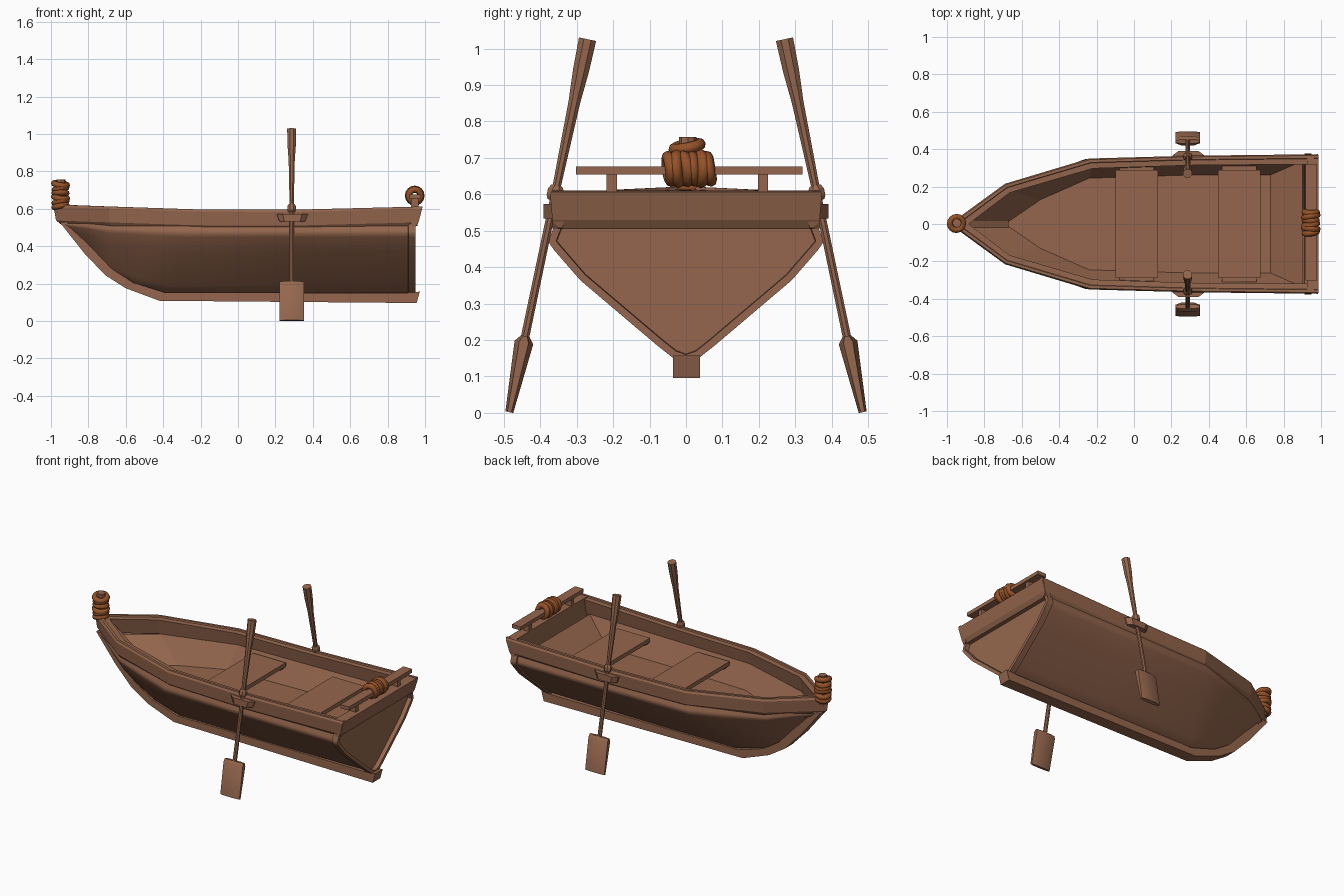
import bpy, bmesh, math, random
from mathutils import Vector, Matrix

if "Cube" in bpy.data.objects:
    bpy.data.objects.remove(bpy.data.objects["Cube"])

random.seed(4)


def material(name, col):
    m = bpy.data.materials.new(name)
    m.diffuse_color = (*col, 1)
    m.use_nodes = True
    m.node_tree.nodes["Principled BSDF"].inputs["Base Color"].default_value = m.diffuse_color
    return m


WOOD = material("brown wood", (0.30, 0.134, 0.075))
ROPE = material("orange rope", (0.30, 0.085, 0.022))


def finish(bm, name, mat=WOOD, smooth=None, facing=0, mirror=False):
    """Turn a bmesh into an object; facing = wanted sign of the summed normal z for open shells."""
    bmesh.ops.remove_doubles(bm, verts=bm.verts, dist=1e-5)
    bmesh.ops.recalc_face_normals(bm, faces=bm.faces)
    if facing and sum(f.normal.z * f.calc_area() for f in bm.faces) * facing < 0:
        bmesh.ops.reverse_faces(bm, faces=bm.faces)
    me = bpy.data.meshes.new(name)
    bm.to_mesh(me)
    bm.free()
    me.materials.append(mat)
    if smooth:
        for p in me.polygons:
            p.use_smooth = True
        me.set_sharp_from_angle(angle=math.radians(smooth))
    ob = bpy.data.objects.new(name, me)
    bpy.context.collection.objects.link(ob)
    if mirror:
        mod = ob.modifiers.new("mirror", 'MIRROR')
        mod.use_axis = (False, True, False)
        mod.use_mirror_merge = False
    return ob


def loft(bm, rings, closed=True, caps=(True, True)):
    """Bridge equal-length rings of points; returns the end cap."""
    vs = [[bm.verts.new(p) for p in r] for r in rings]
    n = len(vs[0])
    for a, b in zip(vs, vs[1:]):
        for i in range(n if closed else n - 1):
            j = (i + 1) % n
            bm.faces.new((a[i], a[j], b[j], b[i]))
    if caps[0]:
        bm.faces.new(vs[0])
    return bm.faces.new(vs[-1]) if caps[1] else None


def prism(name, profile, y0, y1, mirror=False):
    """Extrude an x-z profile along y."""
    bm = bmesh.new()
    loft(bm, [[(x, y, z) for x, z in profile] for y in (y0, y1)])
    return finish(bm, name, mirror=mirror)


def box(name, x0, x1, y0, y1, z0, z1, mirror=False):
    return prism(name, [(x0, z0), (x1, z0), (x1, z1), (x0, z1)], y0, y1, mirror)


# Hull shell: (gunwale x, half width, bottom x, bottom z), swept section, recessed transom
stations = [(-0.955, 0.012, -0.915, 0.505), (-0.82, 0.105, -0.80, 0.385),
            (-0.69, 0.19, -0.68, 0.26), (-0.45, 0.268, -0.55, 0.19),
            (-0.24, 0.335, -0.38, 0.145), (0.3, 0.35, 0.3, 0.145),
            (0.91, 0.353, 0.91, 0.15), (0.911, 0.363, 0.911, 0.14), (0.95, 0.363, 0.95, 0.14)]
section = [(0.0, 0.0), (0.1, 0.03), (0.22, 0.12), (0.80, 0.59), (1.0, 0.81),
           (1.035, 0.86), (1.03, 0.9), (0.99, 1.0)]
rings = []
for xg, w, xb, zb in stations:
    half = [(xb + (xg - xb) * g, w * f, zb + (0.52 - zb) * g) for f, g in section]
    rings.append([(x, -y, z) for x, y, z in half[:0:-1]] + half)
bm = bmesh.new()
cap = loft(bm, rings, closed=False, caps=(False, True))
bmesh.ops.recalc_face_normals(bm, faces=bm.faces)
bmesh.ops.inset_region(bm, faces=[cap], thickness=0.02)
bmesh.ops.inset_region(bm, faces=[cap], thickness=0.002)
bmesh.ops.translate(bm, verts=cap.verts, vec=(-0.025, 0, 0))
finish(bm, "hull", smooth=50, facing=-1)


def both_sides(half):
    """Half outline starting at the bow -> full outline, stern to stern."""
    return [(x, -y) for x, y in half[:0:-1]] + list(half)


# Inner lining with floor and sloping stern
floor = both_sides([(-0.69, 0), (-0.5, 0.13), (-0.24, 0.245), (0.3, 0.262), (0.73, 0.262)])
upper = both_sides([(-0.9, 0), (-0.67, 0.178), (-0.22, 0.312), (0.3, 0.33), (0.9, 0.337)])
bm = bmesh.new()
loft(bm, [[(x, y, 0.51) for x, y in upper], [(x, y, 0.375) for x, y in floor]],
     caps=(False, True))
finish(bm, "inner_lining", facing=1)

# Gunwale rail, overhanging inwards, its ends raked like the stern beam
outer = both_sides([(-0.985, 0), (-0.69, 0.215), (-0.24, 0.35), (0.3, 0.365), (0.975, 0.373)])
inner = both_sides([(-0.885, 0), (-0.665, 0.167), (-0.22, 0.297), (0.3, 0.314), (0.975, 0.32)])
tops = [0.612, 0.595, 0.597, 0.612, 0.622, 0.612, 0.597, 0.595, 0.612]
rings = []
for (xo, yo), (xi, yi), zt in zip(outer, inner, tops):
    ring = []
    for t, z in [(0.12, zt - 0.085), (0, zt - 0.012), (0.12, zt), (0.4, zt), (0.45, zt - 0.008),
                 (1, zt - 0.01), (0.65, zt - 0.105), (0.4, zt - 0.105)]:
        rake = (z - 0.57) * 0.27 if xo > 0.9 else 0
        ring.append((xo + (xi - xo) * t + rake, yo + (yi - yo) * t, z))
    rings.append(ring)
bm = bmesh.new()
loft(bm, rings)
finish(bm, "gunwale_rail")

# Keel and stem, inner stem
prism("keel", [(-0.955, 0.53), (-0.82, 0.36), (-0.71, 0.245), (-0.6, 0.175), (-0.42, 0.108),
               (0.955, 0.096), (0.972, 0.157), (0.9, 0.15), (-0.39, 0.152), (-0.56, 0.205),
               (-0.67, 0.275), (-0.9, 0.53)], -0.035, 0.039)
prism("inner_stem", [(-0.92, 0.6), (-0.89, 0.59), (-0.67, 0.43), (-0.67, 0.37), (-0.9, 0.5)],
      -0.021, 0.021)

# Stern beam, posts and bar
prism("stern_beam", [(0.925, 0.505), (0.95, 0.505), (0.966, 0.53), (0.986, 0.607),
                     (0.925, 0.61)], -0.366, 0.366)
for i, y in enumerate((-0.204, 0.211)):
    box("bar_post_%d" % i, 0.925, 0.965, y - 0.014, y + 0.014, 0.6, 0.66)
box("stern_bar", 0.918, 0.978, -0.302, 0.32, 0.654, 0.677)

# Seats
for i, x in enumerate((-0.098, 0.45)):
    box("seat_%d" % i, x, x + 0.225, -0.29, 0.29, 0.475, 0.5)
    box("seat_support_%d" % i, x + 0.02, x + 0.205, 0.26, 0.31, 0.455, 0.475, True)

# Bow post
bm = bmesh.new()
bmesh.ops.create_cone(bm, cap_ends=True, segments=8, radius1=0.026, radius2=0.024, depth=0.18,
                      matrix=Matrix.Translation((-0.947, 0.005, 0.667)))
finish(bm, "bow_post", smooth=30)

# Oars: rings along a tilted axis, mirrored to the other side
foot = Vector((0.287, -0.485, 0.002))
along = Vector((0, 0.215, 1.025)).normalized()
across = Vector((1, 0, 0)).cross(along)


def oar_ring(d, shape):
    return [foot + along * d + Vector((u, 0, 0)) - across * v for u, v in shape]


def circle(r, n=8):
    return [(r * math.cos(math.tau * (i + 0.5) / n), r * math.sin(math.tau * (i + 0.5) / n))
            for i in range(n)]


def blade(w, t):
    return [(w, -t * 0.5), (w, t * 0.5), (w * 0.5, t), (-w * 0.5, t), (-w, t * 0.5),
            (-w, -t * 0.5), (-w * 0.5, -t), (w * 0.5, -t)]


def oar_part(name, parts, smooth=None):
    bm = bmesh.new()
    loft(bm, [oar_ring(d, s) for d, s in parts])
    finish(bm, name, smooth=smooth, mirror=True)


oar_part("oar_blades", [(0, blade(0.066, 0.011)), (0.195, blade(0.066, 0.026)),
                        (0.213, blade(0.064, 0.012))], 40)
oar_part("oar_shafts", [(0.19, circle(0.0125)), (0.62, circle(0.012)), (0.87, circle(0.0175)),
                        (0.96, circle(0.024)), (1.046, circle(0.026))], 40)
oar_part("oar_collars", [(0.594, circle(0.018)), (0.604, circle(0.024)), (0.624, circle(0.024)),
                         (0.636, circle(0.016))])

# Oarlock brackets, narrowing outwards
bm = bmesh.new()
loft(bm, [[(0.29 + dx * s, y, z) for dx, z in ((-0.07, 0.533), (0.07, 0.533), (0.088, 0.573),
                                              (-0.085, 0.573))]
          for s, y in ((1, -0.352), (0.97, -0.368), (0.6, -0.391))])
finish(bm, "oarlock_brackets", mirror=True)


# Rope coils: stacked, slightly tilted rings
def coil(name, centre, axis, length, count, major, minor):
    bm = bmesh.new()
    turn = Vector((0, 0, 1)).rotation_difference(Vector(axis)).to_matrix().to_4x4()
    for k in range(count):
        tilt = Matrix.Rotation(random.uniform(-0.22, 0.22), 4, 'X') @ \
            Matrix.Rotation(random.uniform(-0.22, 0.22), 4, 'Y')
        m = Matrix.Translation(centre) @ turn @ \
            Matrix.Translation((0, 0, length * (k / (count - 1) - 0.5))) @ tilt
        R = major + random.uniform(-0.003, 0.003)
        rs = []
        for a in range(17):
            p = math.tau * a / 16
            rs.append([m @ Vector(((R + minor * math.cos(q)) * math.cos(p),
                                   (R + minor * math.cos(q)) * math.sin(p), minor * math.sin(q)))
                       for q in (math.tau * b / 8 for b in range(8))])
        loft(bm, rs, caps=(False, False))
    finish(bm, name, ROPE, smooth=60)


coil("bow_rope", (-0.949, 0.003, 0.672), (0, 0, 1), 0.118, 6, 0.034, 0.016)
coil("stern_rope", (0.945, 0.009, 0.67), (0, 1, 0), 0.108, 6, 0.034, 0.017)
